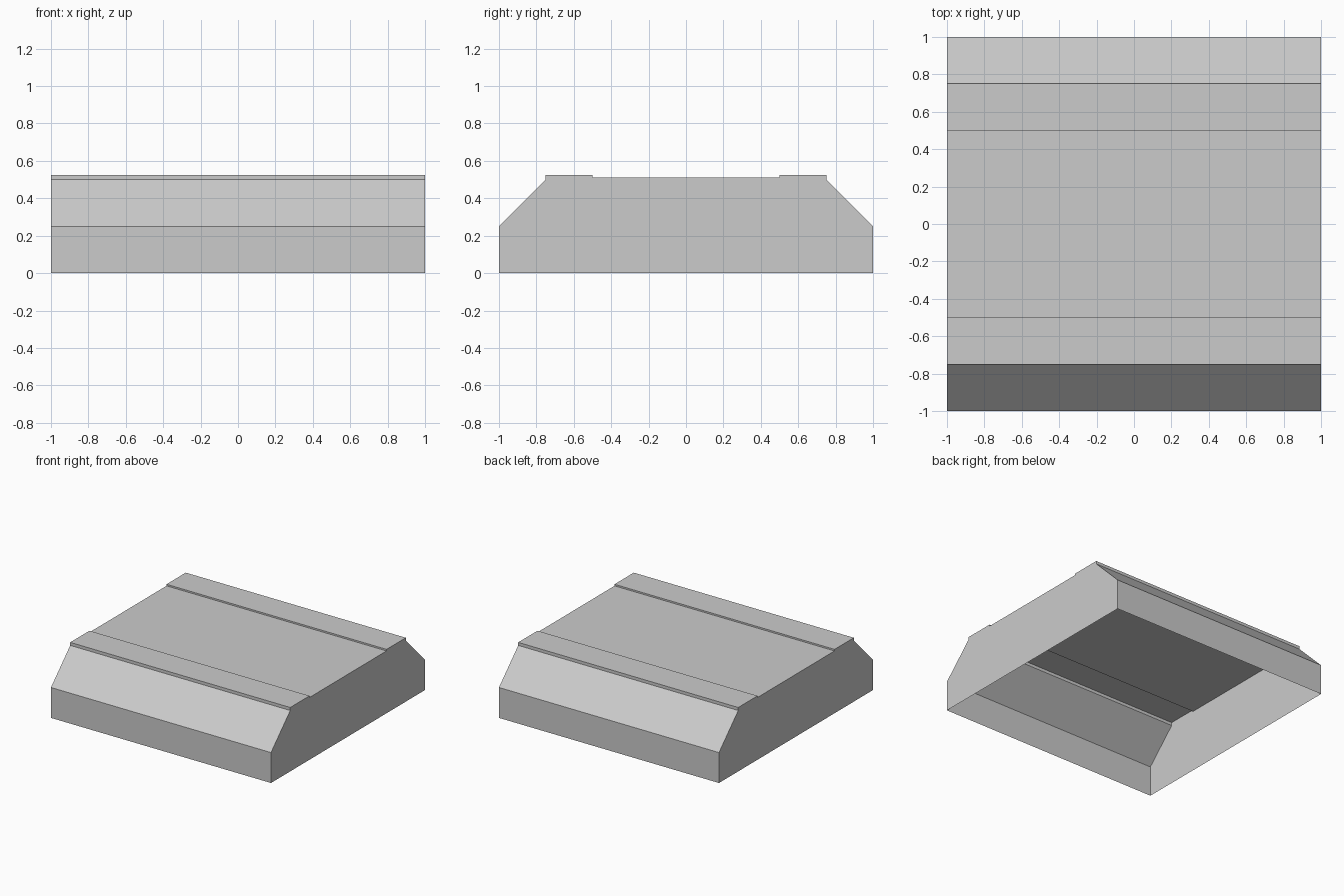
import bpy
import bmesh

cube = bpy.data.objects.get("Cube")
if cube:
    bpy.data.objects.remove(cube, do_unlink=True)

# Plain grey material
grey = bpy.data.materials.new("plain grey")
grey.use_nodes = True
colour = (0.6, 0.6, 0.6, 1)
grey.diffuse_color = colour
grey.node_tree.nodes["Principled BSDF"].inputs["Base Color"].default_value = colour

# Half of the end profile (y, z), mirrored to the back
half = [(-1, 0), (-1, 0.25), (-0.75, 0.5), (-0.75, 0.525), (-0.5, 0.525), (-0.5, 0.512)]
profile = half + [(-y, z) for y, z in reversed(half)]

# Hollow shell: two end walls joined by strips, open underneath
bm = bmesh.new()
right, left = [[bm.verts.new((x, y, z)) for y, z in profile] for x in (-1, 1)]
for i in range(len(profile) - 1):
    bm.faces.new((right[i], left[i], left[i + 1], right[i + 1]))
bm.faces.new(right)
bm.faces.new(list(reversed(left)))

mesh = bpy.data.meshes.new("platform_shell")
bm.to_mesh(mesh)
bm.free()
mesh.materials.append(grey)
shell = bpy.data.objects.new("platform_shell", mesh)
bpy.context.collection.objects.link(shell)
